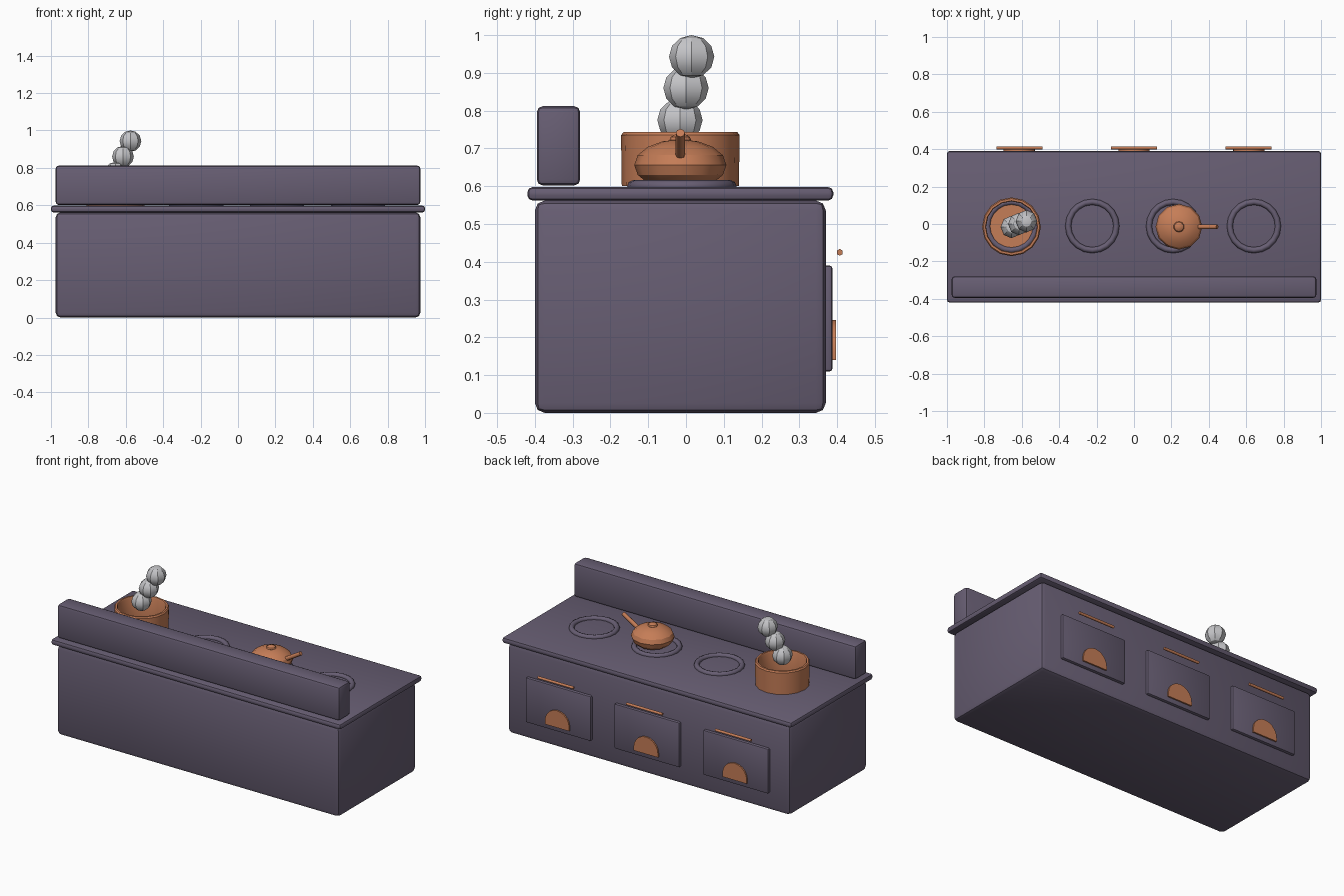
import bpy, bmesh, math
from mathutils import Vector

if "Cube" in bpy.data.objects:
    bpy.data.objects.remove(bpy.data.objects["Cube"])


def material(name, rgb):
    m = bpy.data.materials.new(name)
    m.diffuse_color = (*rgb, 1)
    m.use_nodes = True
    m.node_tree.nodes["Principled BSDF"].inputs["Base Color"].default_value = m.diffuse_color
    return m


IRON = material("dark_iron", (0.137, 0.112, 0.172))
COPPER = material("copper", (0.56, 0.205, 0.095))
STEAM = material("steam_grey", (0.56, 0.56, 0.58))


def finish(obj, name, mat, angle=30):
    obj.name = name
    obj.data.materials.append(mat)
    bpy.ops.object.select_all(action='DESELECT')
    obj.select_set(True)
    bpy.context.view_layer.objects.active = obj
    bpy.ops.object.transform_apply(location=False, rotation=False, scale=True)
    bpy.ops.object.shade_smooth_by_angle(angle=math.radians(angle))
    return obj


def box(name, lo, hi, bevel, mat):
    """Bevelled box between two corners."""
    lo, hi = Vector(lo), Vector(hi)
    bpy.ops.mesh.primitive_cube_add(size=1, location=(lo + hi) / 2)
    obj = bpy.context.object
    obj.scale = hi - lo
    bpy.ops.object.transform_apply(location=False, rotation=False, scale=True)
    bm = bmesh.new()
    bm.from_mesh(obj.data)
    bmesh.ops.bevel(bm, geom=bm.edges[:], offset=bevel, segments=2,
                    profile=0.5, affect='EDGES')
    bm.to_mesh(obj.data)
    bm.free()
    return finish(obj, name, mat, 40)


def ball(name, loc, scale, segments, rings, mat):
    bpy.ops.mesh.primitive_uv_sphere_add(segments=segments, ring_count=rings,
                                         radius=1, location=loc)
    bpy.context.object.scale = scale
    return finish(bpy.context.object, name, mat)


def rod(name, a, b, r1, r2, sides, mat):
    """Tapered rod from point a to point b."""
    a, b = Vector(a), Vector(b)
    bpy.ops.mesh.primitive_cone_add(vertices=sides, radius1=r1, radius2=r2,
                                    depth=(b - a).length, location=(a + b) / 2)
    obj = bpy.context.object
    obj.rotation_euler = (b - a).to_track_quat('Z', 'Y').to_euler()
    return finish(obj, name, mat, 61)


def mesh_object(name, verts, faces, mat, angle=30):
    me = bpy.data.meshes.new(name)
    me.from_pydata(verts, [], faces)
    bm = bmesh.new()
    bm.from_mesh(me)
    bmesh.ops.remove_doubles(bm, verts=bm.verts[:], dist=1e-5)
    bmesh.ops.recalc_face_normals(bm, faces=bm.faces[:])
    bm.to_mesh(me)
    bm.free()
    obj = bpy.data.objects.new(name, me)
    bpy.context.collection.objects.link(obj)
    return finish(obj, name, mat, angle)


# Stove body, worktop and splashback
box("stove_body", (-0.975, -0.40, 0), (0.975, 0.37, 0.562), 0.026, IRON)
box("worktop", (-1, -0.42, 0.562), (1, 0.39, 0.598), 0.014, IRON)
box("splashback", (-0.975, -0.395, 0.602), (0.975, -0.28, 0.812), 0.016, IRON)

# Oven doors with arched windows and bar handles
for i, x in enumerate((-0.613, 0, 0.613)):
    box(f"oven_door_{i}", (x - 0.225, 0.36, 0.11), (x + 0.225, 0.388, 0.39), 0.008, IRON)
    r, n = 0.084, 10
    arch = [(x - r, 0.14), (x + r, 0.14)]
    arch += [(x + r * math.cos(math.pi * k / n), 0.162 + r * math.sin(math.pi * k / n))
             for k in range(n + 1)]
    c = len(arch)
    verts = [(px, y, pz) for y in (0.388, 0.397) for px, pz in arch]
    faces = [range(c), range(c, 2 * c)]
    faces += [(k, (k + 1) % c, c + (k + 1) % c, c + k) for k in range(c)]
    mesh_object(f"oven_window_{i}", verts, faces, COPPER)
    rod(f"door_handle_{i}", (x - 0.123, 0.407, 0.425), (x + 0.123, 0.407, 0.425),
        0.009, 0.009, 6, COPPER)

# Burner rings
for i, x in enumerate((-0.655, -0.223, 0.209, 0.641)):
    bpy.ops.mesh.primitive_torus_add(major_segments=20, minor_segments=8,
                                     major_radius=0.129, minor_radius=0.016,
                                     location=(x, -0.011, 0.6))
    finish(bpy.context.object, f"burner_ring_{i}", IRON, 50)

# Open pot, turned from a wall profile
PX, PY, N = -0.655, -0.015, 16
profile = [(0.155, 0.600), (0.157, 0.735), (0.151, 0.743), (0.140, 0.743),
           (0.136, 0.735), (0.136, 0.604)]
verts = [(PX + r * math.cos(2 * math.pi * k / N), PY + r * math.sin(2 * math.pi * k / N), z)
         for r, z in profile for k in range(N)]
faces = [range(N), range(5 * N, 6 * N)]
faces += [(j * N + k, j * N + (k + 1) % N, (j + 1) * N + (k + 1) % N, (j + 1) * N + k)
          for j in range(5) for k in range(N)]
mesh_object("pot", verts, faces, COPPER)

# Steam puffs rising from the pot
for i, (x, y, z) in enumerate(((-0.655, -0.016, 0.775), (-0.615, 0, 0.86),
                               (-0.575, 0.015, 0.943))):
    ball(f"steam_puff_{i}", (x, y, z), (0.058, 0.06, 0.057), 8, 6, STEAM)

# Round pan with lid knob and angled handle
ball("pan_body", (0.24, -0.015, 0.656), (0.125, 0.122, 0.068), 12, 8, COPPER)
ball("pan_knob", (0.24, -0.015, 0.722), (0.029, 0.029, 0.017), 10, 6, COPPER)
rod("pan_handle", (0.335, -0.015, 0.675), (0.445, -0.015, 0.741), 0.013, 0.012, 8, COPPER)
